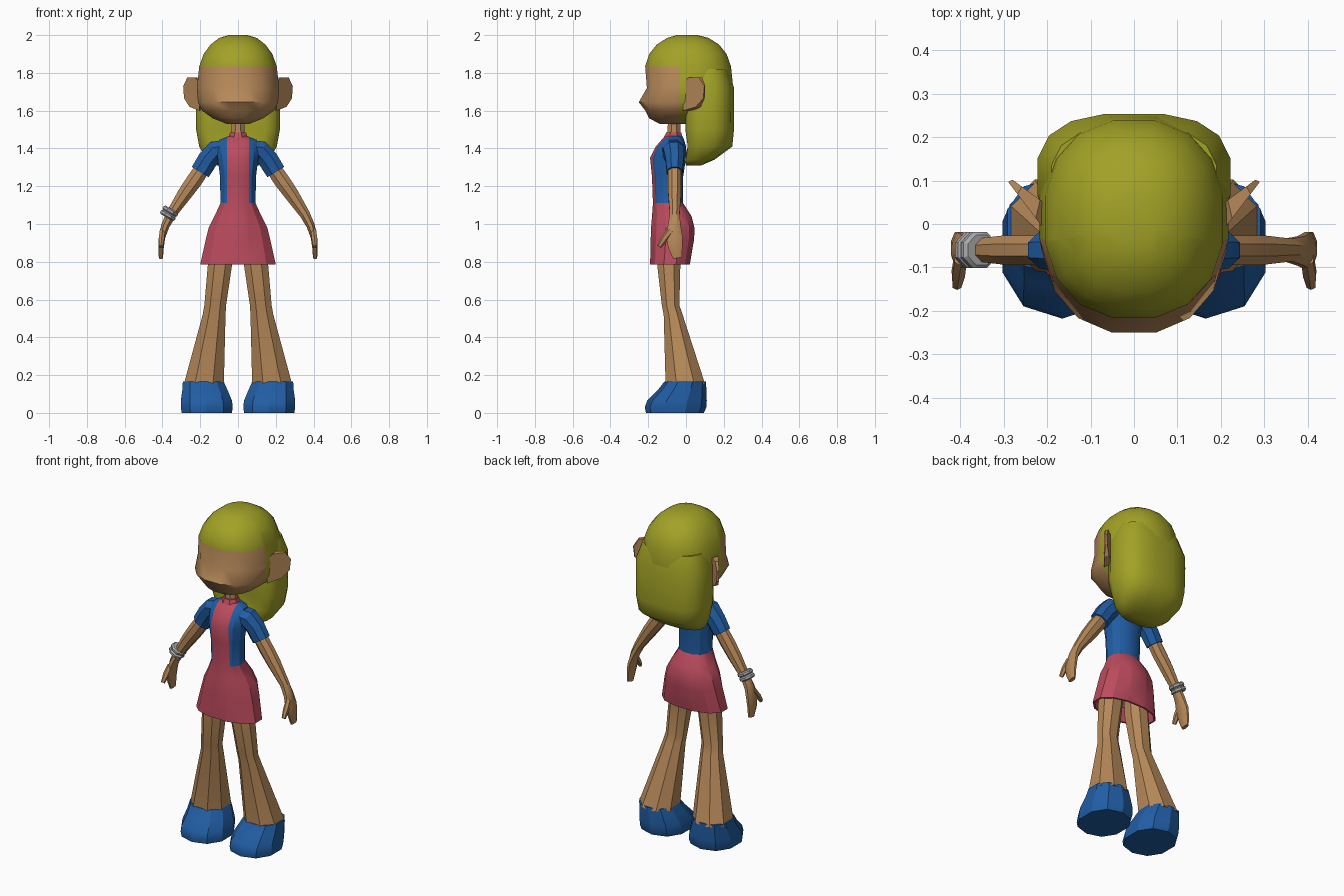
import bpy, bmesh, math
from mathutils import Vector

cube = bpy.data.objects.get("Cube")
if cube:
    bpy.data.objects.remove(cube, do_unlink=True)


def material(name, rgb):
    m = bpy.data.materials.new(name)
    m.use_nodes = True
    m.diffuse_color = (*rgb, 1)
    m.node_tree.nodes["Principled BSDF"].inputs["Base Color"].default_value = (*rgb, 1)
    return m


SKIN = material("skin tan", (0.47, 0.25, 0.1))
HAIR = material("hair olive", (0.36, 0.36, 0.02))
BLUE = material("cloth blue", (0.015, 0.11, 0.37))
RED = material("dress red", (0.5, 0.07, 0.11))
GREY = material("bracelet grey", (0.4, 0.4, 0.4))
WHITE = material("lining white", (0.75, 0.75, 0.75))


def ring(center, u, v, n, power=1.0):
    """Rounded closed outline spanned by the half axes u and v."""
    angles = [math.tau * (i + 0.5) / n for i in range(n)]
    bend = lambda t: math.copysign(abs(t) ** power, t)
    top = max(bend(math.cos(a)) for a in angles)
    side = max(bend(math.sin(a)) for a in angles)
    return [center + u * (bend(math.cos(a)) / top) + v * (bend(math.sin(a)) / side)
            for a in angles]


def finish(name, bm, mats, rule=None, angle=30):
    bmesh.ops.recalc_face_normals(bm, faces=bm.faces)
    bm.normal_update()
    for f in bm.faces:
        f.material_index = rule(f.calc_center_median(), f.normal) if rule else 0
    me = bpy.data.meshes.new(name)
    bm.to_mesh(me)
    bm.free()
    for m in mats:
        me.materials.append(m)
    ob = bpy.data.objects.new(name, me)
    bpy.context.scene.collection.objects.link(ob)
    bpy.ops.object.select_all(action="DESELECT")
    ob.select_set(True)
    bpy.context.view_layer.objects.active = ob
    bpy.ops.object.shade_smooth_by_angle(angle=math.radians(angle))
    return ob


def loft(rings):
    bm = bmesh.new()
    rows = [[bm.verts.new(p) for p in r] for r in rings]
    n = len(rows[0])
    for a, b in zip(rows, rows[1:]):
        for i in range(n):
            bm.faces.new((a[i], a[(i + 1) % n], b[(i + 1) % n], b[i]))
    bm.faces.new(rows[0])
    bm.faces.new(rows[-1])
    return bm


def stack(rows, n, power=1.0, s=1):
    """Loft horizontal outlines given as (z, x0, x1, y0, y1)."""
    return loft([ring(Vector((s * (x0 + x1) / 2, (y0 + y1) / 2, z)),
                      Vector((s * (x1 - x0) / 2, 0, 0)), Vector((0, (y1 - y0) / 2, 0)), n, power)
                 for z, x0, x1, y0, y1 in rows])


def centred(rows):
    return [(z, -hx, hx, y0, y1) for z, hx, y0, y1 in rows]


def tube(path, n, s=1):
    """Loft along a path of (x, y, z, in-plane radius, depth radius)."""
    pts = [Vector((s * x, y, z)) for x, y, z, _, _ in path]
    out = []
    for i, p in enumerate(pts):
        t = pts[min(i + 1, len(pts) - 1)] - pts[max(i - 1, 0)]
        across = Vector((t.z, 0, -t.x)).normalized()
        depth = t.cross(across).normalized()
        out.append(ring(p, across * path[i][3], depth * path[i][4], n))
    return loft(out)


def cut(bm, co, no):
    bmesh.ops.bisect_plane(bm, geom=bm.verts[:] + bm.edges[:] + bm.faces[:],
                           plane_co=co, plane_no=no)


# Head with the scalp coloured as hair
HAIRLINE, TEMPLE = 1.835, -0.035
head = stack(centred([
    (2.0, 0.05, -0.05, 0.06), (1.985, 0.1, -0.1, 0.12), (1.95, 0.145, -0.155, 0.175),
    (1.9, 0.182, -0.195, 0.215), (HAIRLINE, 0.205, -0.216, 0.238), (1.72, 0.218, -0.207, 0.25),
    (1.645, 0.212, -0.25, 0.24), (1.6, 0.19, -0.215, 0.2), (1.56, 0.135, -0.195, 0.1),
    (1.53, 0.06, -0.14, 0.0)]), 16, 0.88)
cut(head, (0, TEMPLE, 0), (0, 1, 0))
finish("head", head, [SKIN, HAIR],
       lambda c, n: int(c.z > HAIRLINE or c.y > TEMPLE), 60)

# Long hair, hollowed behind the neck
hair = stack(centred([
    (1.82, 0.19, -0.03, 0.225), (1.72, 0.222, -0.036, 0.254), (1.5, 0.222, -0.04, 0.254),
    (1.41, 0.205, -0.03, 0.245), (1.34, 0.165, -0.01, 0.15), (1.31, 0.11, 0.0, 0.08)]), 16, 0.75)
for v in hair.verts:
    if v.co.y < 0.05 and v.co.z > 1.35:
        v.co.y += 0.07 * max(0, 1 - abs(v.co.x) / 0.2)
finish("long_hair", hair, [HAIR], None, 60)

# Neck and collar
finish("neck", stack(centred([(1.44, 0.036, -0.1, -0.03), (1.56, 0.034, -0.095, -0.03)]), 8), [SKIN])
finish("collar", stack(centred([(1.44, 0.058, -0.125, -0.015), (1.485, 0.042, -0.105, -0.025)]), 8), [RED])

# Dress: red front strip and skirt, blue sides and back, hollow hem
WAIST, STRIP = 1.11, 0.058
dress = stack(centred([
    (1.465, 0.05, -0.11, -0.02), (1.445, 0.1, -0.13, -0.01), (1.41, 0.115, -0.16, 0.0),
    (1.35, 0.108, -0.19, 0.0), (1.25, 0.095, -0.18, -0.015), (WAIST, 0.093, -0.175, -0.015),
    (1.04, 0.125, -0.18, 0.03), (0.98, 0.155, -0.185, 0.045), (0.92, 0.17, -0.187, 0.043),
    (0.785, 0.2, -0.19, 0.02), (0.785, 0.19, -0.18, 0.01), (0.87, 0.17, -0.17, 0.02)]), 12, 0.9)
for x in (-STRIP, STRIP):
    cut(dress, (x, 0, 0), (1, 0, 0))


def dress_colour(c, n):
    if n.z < -0.95 and c.z > 0.8:
        return 2
    return int(c.z > WAIST and (abs(c.x) > STRIP or c.y > -0.08))


finish("dress", dress, [RED, BLUE, WHITE], dress_colour)

EAR = [(0.0, 1.6), (0.0, 1.75), (0.25, 1.775), (0.75, 1.775), (1.0, 1.73), (0.95, 1.665), (0.6, 1.62)]

for s, side in ((1, "left"), (-1, "right")):
    # Ears: thin wedges that flare outward and back
    bm = bmesh.new()
    front = [bm.verts.new((s * (0.205 + 0.085 * t), -0.015 + 0.112 * t, z)) for t, z in EAR]
    back = [bm.verts.new((s * (0.195 + 0.085 * t), 0.04 + 0.062 * t, z)) for t, z in EAR]
    bm.faces.new(front)
    bm.faces.new(back)
    for i in range(len(EAR)):
        j = (i + 1) % len(EAR)
        bm.faces.new((front[i], front[j], back[j], back[i]))
    finish(side + "_ear", bm, [SKIN])

    # Sleeve, arm with hand, thumb
    finish(side + "_sleeve", tube([
        (0.06, -0.07, 1.395, 0.05, 0.06), (0.12, -0.065, 1.385, 0.056, 0.056),
        (0.16, -0.06, 1.34, 0.054, 0.048), (0.2, -0.06, 1.275, 0.052, 0.042)], 8, s), [BLUE])
    finish(side + "_arm", tube([
        (0.18, -0.06, 1.305, 0.04, 0.034), (0.235, -0.06, 1.225, 0.042, 0.034),
        (0.285, -0.06, 1.155, 0.038, 0.034), (0.355, -0.06, 1.05, 0.027, 0.026),
        (0.385, -0.062, 0.99, 0.022, 0.034), (0.402, -0.062, 0.93, 0.017, 0.044),
        (0.408, -0.055, 0.87, 0.014, 0.036), (0.408, -0.045, 0.82, 0.011, 0.024)], 8, s), [SKIN])
    finish(side + "_thumb", tube([
        (0.4, -0.08, 0.965, 0.014, 0.02), (0.405, -0.115, 0.92, 0.015, 0.018),
        (0.408, -0.142, 0.88, 0.01, 0.012)], 6, s), [SKIN])

    # Leg flaring from the knee, and chunky shoe
    finish(side + "_leg", stack([
        (0.9, 0.025, 0.15, -0.15, -0.03), (0.78, 0.032, 0.16, -0.152, -0.03),
        (0.57, 0.063, 0.178, -0.128, -0.035), (0.52, 0.066, 0.187, -0.118, -0.018),
        (0.15, 0.075, 0.287, -0.108, 0.102)], 8, 0.9, s), [SKIN])
    finish(side + "_shoe", stack([
        (0.165, 0.075, 0.292, -0.115, 0.106), (0.12, 0.055, 0.295, -0.15, 0.108),
        (0.065, 0.032, 0.303, -0.205, 0.11), (0.03, 0.028, 0.303, -0.218, 0.108),
        (0.0, 0.032, 0.298, -0.212, 0.095)], 10, 0.9, s), [BLUE])

# Two bracelet bands on the right wrist
along = Vector((0.5, 0, -0.86))
for i, name in enumerate(("upper_bracelet", "lower_bracelet")):
    mid = Vector((0.358, -0.06, 1.068)) + along * (0.026 * i)
    path = [(*(mid + along * d), r, r * 0.95)
            for d, r in ((-0.013, 0.036), (-0.006, 0.044), (0.006, 0.044), (0.013, 0.036))]
    finish(name, tube(path, 8, -1), [GREY])
